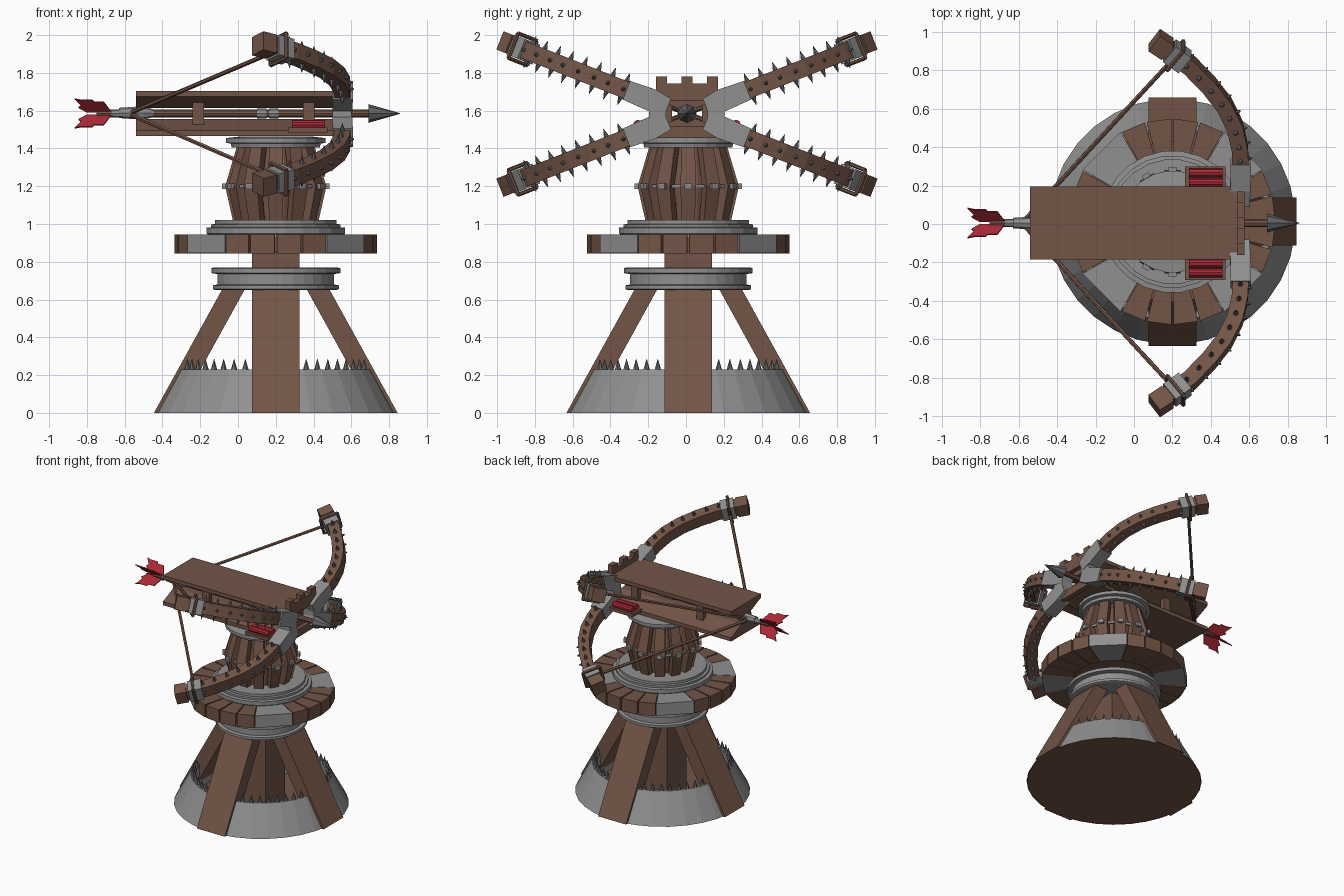
import bpy, bmesh, math
from mathutils import Vector as V

if "Cube" in bpy.data.objects:
    bpy.data.objects.remove(bpy.data.objects["Cube"])

CX, CY = 0.2, 0.012          # turret axis
AZ, BY = 1.585, 0.005        # bolt height and body centre


def material(name, rgb):
    m = bpy.data.materials.new(name)
    m.diffuse_color = (*rgb, 1)
    m.use_nodes = True
    m.node_tree.nodes["Principled BSDF"].inputs["Base Color"].default_value = m.diffuse_color
    return m


WOOD = material("brown wood", (0.17, 0.09, 0.062))
METAL = material("grey metal", (0.28, 0.28, 0.28))
STEEL = material("dark steel", (0.13, 0.13, 0.14))
RED = material("red", (0.40, 0.022, 0.035))
parts = {}


def loft(name, mat, rings, caps=True):
    """Skin a list of equal point rings into a named part."""
    bm, _ = parts.setdefault(name, (bmesh.new(), mat))
    vs = [[bm.verts.new(p) for p in r] for r in rings]
    n = len(rings[0])
    fs = [bm.faces.new((a[i], a[(i + 1) % n], b[(i + 1) % n], b[i]))
          for a, b in zip(vs, vs[1:]) for i in range(n)]
    if caps:
        fs += [bm.faces.new(vs[0]), bm.faces.new(vs[-1])]
    bmesh.ops.recalc_face_normals(bm, faces=fs)


def box(name, mat, x0, x1, y0, y1, z0, z1):
    loft(name, mat, [[(x0, y0, z), (x1, y0, z), (x1, y1, z), (x0, y1, z)] for z in (z0, z1)])


def rod(name, mat, p, q, r0, r1, n=8):
    p, q = V(p), V(q)
    d = (q - p).normalized()
    a = d.orthogonal().normalized()
    b = d.cross(a)
    loft(name, mat, [[c + (a * math.cos(t) + b * math.sin(t)) * r for t in
                      [2 * math.pi * i / n for i in range(n)]] for c, r in ((p, r0), (q, r1))])


def polar(r, ang, z, side=0.0):
    c, s = math.cos(ang), math.sin(ang)
    return (CX + r * c - side * s, CY + r * s + side * c, z)


def turned(name, mat, profile, n=32, caps=True):
    loft(name, mat, [[polar(r, 2 * math.pi * (i + .5) / n, z) for i in range(n)]
                     for r, z in profile], caps)


def extrude_x(name, mat, x0, x1, yz):
    loft(name, mat, [[(x, BY + y, z) for y, z in yz] for x in (x0, x1)])


rad = math.radians

# base: wooden floor, metal skirt with spikes, four sloping legs, central post
turned("base_floor", WOOD, [(.635, 0), (.625, .02)])
turned("base_skirt", METAL, [(.49, .02), (.48, .225), (.515, .23), (.64, 0)], caps=False)
box("central_post", WOOD, CX - .125, CX + .125, CY - .125, CY + .125, .02, .86)
for k in range(4):
    a = k * math.pi / 2
    loft("leg", WOOD, [[polar(r, a, z, s) for r, s in
                        ((ro, -.125), (ro, .125), (ro - .12, .125), (ro - .12, -.125))]
                       for ro, z in ((.645, 0), (.275, .67))])
    for j in range(8):
        b = a + rad(19 + 52 * j / 7)
        rod("skirt_spike", STEEL, polar(.495, b, .22), polar(.495, b, .285), .02, .001, 6)

# collar below the platform
turned("collar", METAL, [(.32, .65), (.335, .655), (.335, .675), (.31, .68), (.31, .735),
                         (.343, .74), (.343, .765), (.33, .77)])

# platform: four plank groups and metal corner wedges
turned("platform_core", WOOD, [(.42, .855), (.42, .935)])


def wedge(name, mat, a0, a1, r0, r1, z0, z1):
    loft(name, mat, [[polar(r, a, z) for r, a in
                      ((r0, a0), (r1, a0), (r1, a1), (r0, a1))] for z in (z0, z1)])


for k in range(4):
    for j in range(4):
        a = rad(90 * k - 30 + 15 * j)
        wedge("platform_plank", WOOD, a + rad(.6), a + rad(14.4), .3, .535, .843, .945)
    a = rad(90 * k + 30)
    wedge("platform_corner", METAL, a, a + rad(30), .3, .54, .847, .945)

# stepped turntable
turned("turntable", METAL, [(.36, .94), (.37, .95), (.37, .98), (.345, .983), (.345, .998),
                            (.325, 1.0), (.325, 1.02)], 24)

# barrel-like pillar of staves with metal joints
turned("pillar_core", WOOD, [(.17, 1.02), (.19, 1.2), (.15, 1.43)], 12)
turned("pillar_ring", METAL, [(.235, 1.19), (.25, 1.19), (.25, 1.21), (.235, 1.21)], 24, False)
for k in range(12):
    a = rad(30 * k)
    loft("pillar_stave", WOOD, [[polar(r, a, z, s) for r, s in
                                 ((ro, -w), (ro, w), (ro - .05, w), (ro - .05, -w))]
                                for ro, w, z in ((.225, .034, 1.01), (.268, .042, 1.2),
                                                 (.2, .034, 1.43))])
    loft("stave_joint", METAL, [[polar(r, a, z, s) for r, s in
                                 ((.285, -.02), (.285, .02), (.24, .02), (.24, -.02))]
                                for z in (1.185, 1.215)])
turned("pillar_cap", METAL, [(.235, 1.405), (.24, 1.425), (.265, 1.43), (.265, 1.455),
                             (.2, 1.462)], 24)

# crossbow body: two facing wedge beams with a channel between
for s in (1, -1):
    extrude_x("upper_beam" if s > 0 else "lower_beam", WOOD, -.54, .54,
              [(y * k, AZ + s * z) for k, lst in
               ((1, ((.19, .12), (.19, .09), (.055, .03))),
                (-1, ((.055, .03), (.19, .09), (.19, .12)))) for y, z in lst])
    # front crest plates
    extrude_x("crest_plate", WOOD, .535, .575,
              [(.165, AZ + s * .13), (.165, AZ + s * .10), (.11, AZ + s * .07),
               (-.11, AZ + s * .07), (-.165, AZ + s * .10), (-.165, AZ + s * .13)])
    # side clips, hub blocks, trays and red charges
    for x in (-.24, .345):
        y = BY + s * .1
        box("side_clip", WOOD, x, x + .06, y - .02, y + .02, 1.52, 1.65)
    y = BY + s * .155
    box("hub_block", METAL, .5, .6, y - .045, y + .045, 1.5, 1.67)
    y = BY + s * .235
    box("charge_tray", WOOD, .265, .475, y - .06, y + .06, 1.485, 1.51)
    for dy in (-.025, .025):
        rod("red_charge", RED, (.285, y + dy, 1.527), (.46, y + dy, 1.527), .024, .024, 10)
box("crest_top", WOOD, .535, .575, BY - .165, BY + .165, 1.71, 1.745)
for y in (-.135, 0, .135):
    box("crest_merlon", WOOD, .535, .575, BY + y - .03, BY + y + .03, 1.74, 1.78)

# bolt: shaft, socket, bands, head and four notched fletches
rod("bolt_shaft", WOOD, (-.75, BY, AZ), (.7, BY, AZ), .02, .02)
rod("bolt_socket", METAL, (-.63, BY, AZ + .003), (-.5, BY, AZ + .003), .027, .036)
rod("bolt_socket", METAL, (-.5, BY, AZ + .003), (-.42, BY, AZ), .036, .012)
rod("bolt_nock", METAL, (-.72, BY, AZ), (-.62, BY, AZ), .018, .022)
for x in (.1, .165):
    rod("bolt_band", METAL, (x, BY, AZ), (x + .05, BY, AZ), .026, .026)
rod("bolt_head", STEEL, (.69, BY, AZ), (.86, BY, AZ), .05, .001)
for k in range(4):
    a = rad(45 + 90 * k)
    d, n = V((0, math.cos(a), math.sin(a))), V((0, -math.sin(a), math.cos(a))) * .004
    outline = ((-.67, .01), (-.71, .085), (-.76, .085), (-.77, .10), (-.83, .10),
               (-.865, .11), (-.83, .06), (-.845, .045), (-.80, .01))
    loft("bolt_fletch", RED, [[V((x, BY, AZ)) + d * r + n * s for x, r in outline]
                              for s in (-1, 1)])

# four bow arms
path = ((.555, .30), (.55, .42), (.525, .54), (.47, .66), (.39, .77), (.29, .88),
        (.20, .95), (.13, 1.01))
A = rad(21.5)
for sy in (1, -1):
    for sz in (1, -1):
        U = V((0, sy * math.cos(A), sz * math.sin(A)))
        N = V((0, -sy * math.sin(A), sz * math.cos(A)))
        C = V((0, BY, AZ - .003))

        def at(x, s):
            return C + V((x, 0, 0)) + U * s

        def sweep(name, mat, pts, sizes):
            rings = []
            for i, p in enumerate(pts):
                q0, q1 = pts[max(i - 1, 0)], pts[min(i + 1, len(pts) - 1)]
                dx, ds = q1[0] - q0[0], q1[1] - q0[1]
                O = (V((ds, 0, 0)) - U * dx).normalized()
                w, t = sizes[i % len(sizes)]
                rings.append([at(*p) + N * w * a + O * t * b
                              for a, b in ((1, 1), (1, -1), (-1, -1), (-1, 1))])
            loft(name, mat, rings)
            return O

        sweep("bow_arm", WOOD, path, [(.046, .042)])
        sweep("arm_bracket", METAL, ((.55, .11), (.553, .2), (.555, .345)),
              ((.045, .05), (.06, .053), (.053, .053)))
        O = sweep("arm_clasp", METAL, ((.265, .90), (.185, .962)), [(.056, .054)])
        sweep("arm_tip", WOOD, ((.175, .972), (.105, 1.022)), [(.052, .052)])
        # rope loop around the clasp, and bowstring to the bolt
        c = at(.215, .935)
        corners = [c + N * .07 * a + O * .068 * b
                   for a, b in ((1, 1), (1, -1), (-1, -1), (-1, 1))]
        for i in range(4):
            rod("rope_loop", WOOD, corners[i], corners[(i + 1) % 4], .011, .011, 6)
        rod("bowstring", WOOD, c - O * .068, (-.56, BY + sy * .025, AZ + sz * .008),
            .012, .012, 6)
        # spikes on both edges and studs on the outer face
        for i in range(8):
            f = .5 + i * .67
            k = int(f)
            p, q = V(path[k]), V(path[k + 1])
            m = p.lerp(q, f - k)
            t = (q - p).normalized()
            o = V((t.y, 0, 0)) - U * t.x
            m = at(*m)
            for e in (1, -1):
                rod("arm_spike", STEEL, m + N * e * .044, m + N * e * .09, .015, .001, 6)
            rod("arm_stud", STEEL, m + o * .038, m + o * .062, .014, .003, 6)

# turn the collected parts into objects
for name, (bm, mat) in parts.items():
    me = bpy.data.meshes.new(name)
    bm.to_mesh(me)
    bm.free()
    me.materials.append(mat)
    bpy.context.collection.objects.link(bpy.data.objects.new(name, me))
